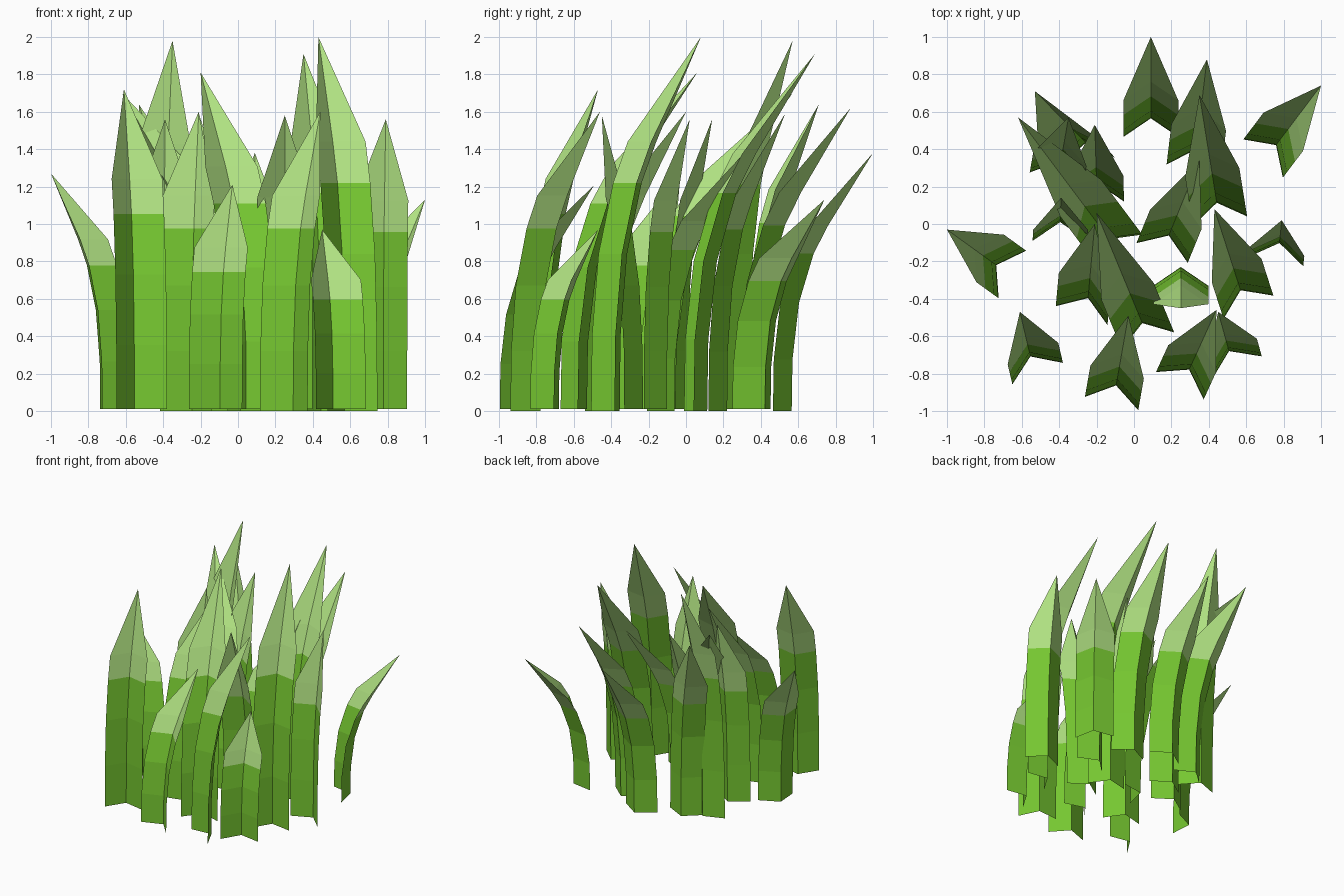
import bpy, bmesh, math
from mathutils import Vector


def material(name, rgb):
    m = bpy.data.materials.new(name)
    m.diffuse_color = (*rgb, 1)
    return m


GREEN = material("leaf green", (0.18, 0.57, 0.03))
PALE = material("pale tip green", (0.43, 0.75, 0.22))

HALF_W, FOLD = 0.147, 0.10
# height fraction and lean fraction of each ring; the tip is at (1, 1)
RINGS = [(0, 0), (0.2, 0.01), (0.42, 0.09), (0.61, 0.27), (0.72, 0.45)]


def blade(i, x, y, angle, tx, ty, tz):
    """Folded blade: base centre, direction of the fold, tip position."""
    a = math.radians(angle)
    d = Vector((math.cos(a), math.sin(a), 0))
    side = Vector((-d.y, d.x, 0))
    base = Vector((x, y, 0))
    spine = base + d * FOLD
    lean = Vector((tx, ty, 0)) - spine
    z0 = 0.0 if i % 3 == 0 else 0.012
    bm = bmesh.new()
    rows = []
    for h, k in RINGS:
        off = lean * k + Vector((0, 0, z0 + (tz - z0) * h))
        rows.append([bm.verts.new(p + off) for p in
                     (base + side * HALF_W, spine, base - side * HALF_W)])
    tip = bm.verts.new((tx, ty, tz))
    for r, (lo, hi) in enumerate(zip(rows, rows[1:])):
        for c in (0, 1):
            f = bm.faces.new((lo[c + 1], lo[c], hi[c], hi[c + 1]))
            f.material_index = 1 if r >= 3 else 0   # pale upper end
    for c in (0, 1):
        bm.faces.new((rows[-1][c + 1], rows[-1][c], tip)).material_index = 1
    me = bpy.data.meshes.new("grass_blade")
    bm.to_mesh(me)
    bm.free()
    me.materials.append(GREEN)
    me.materials.append(PALE)
    ob = bpy.data.objects.new(f"grass_blade_{i + 1}", me)
    bpy.context.collection.objects.link(ob)


# base x, base y, fold direction, tip x, tip y, tip z
BLADES = [
    # back row
    (0.09, 0.465, 90, 0.09, 1.00, 1.38),
    (0.32, 0.30, 83, 0.39, 0.88, 1.62),
    (0.69, 0.35, 46, 1.00, 0.74, 1.13),
    (0.46, 0.015, 100, 0.35, 0.69, 1.91),
    (-0.245, 0.335, 97, -0.53, 0.71, 1.64),
    (-0.415, 0.24, 76, -0.35, 0.57, 1.98),
    (-0.20, 0.12, 90, -0.21, 0.53, 1.59),
    # middle
    (-0.065, -0.155, 132, -0.62, 0.57, 1.70),
    (-0.395, -0.09, 90, -0.39, 0.14, 1.56),
    (0.15, -0.155, 69, 0.35, 0.34, 1.41),
    (-0.65, -0.27, 150, -1.00, -0.03, 1.27),
    (0.76, -0.20, 80, 0.79, 0.02, 1.56),
    (0.612, -0.445, 115, 0.43, 0.08, 2.00),
    (0.25, -0.33, 90, 0.25, -0.45, 1.58),
    # front row
    (0.075, -0.625, 108, -0.20, 0.06, 1.81),
    (-0.28, -0.49, 70, -0.21, 0.0, 1.60),
    (-0.515, -0.80, 113, -0.61, -0.47, 1.72),
    (-0.12, -0.96, 76, -0.03, -0.49, 1.21),
    (0.245, -0.865, 60, 0.44, -0.46, 1.60),
    (0.55, -0.77, 115, 0.45, -0.47, 0.97),
]
for i, b in enumerate(BLADES):
    blade(i, *b)
